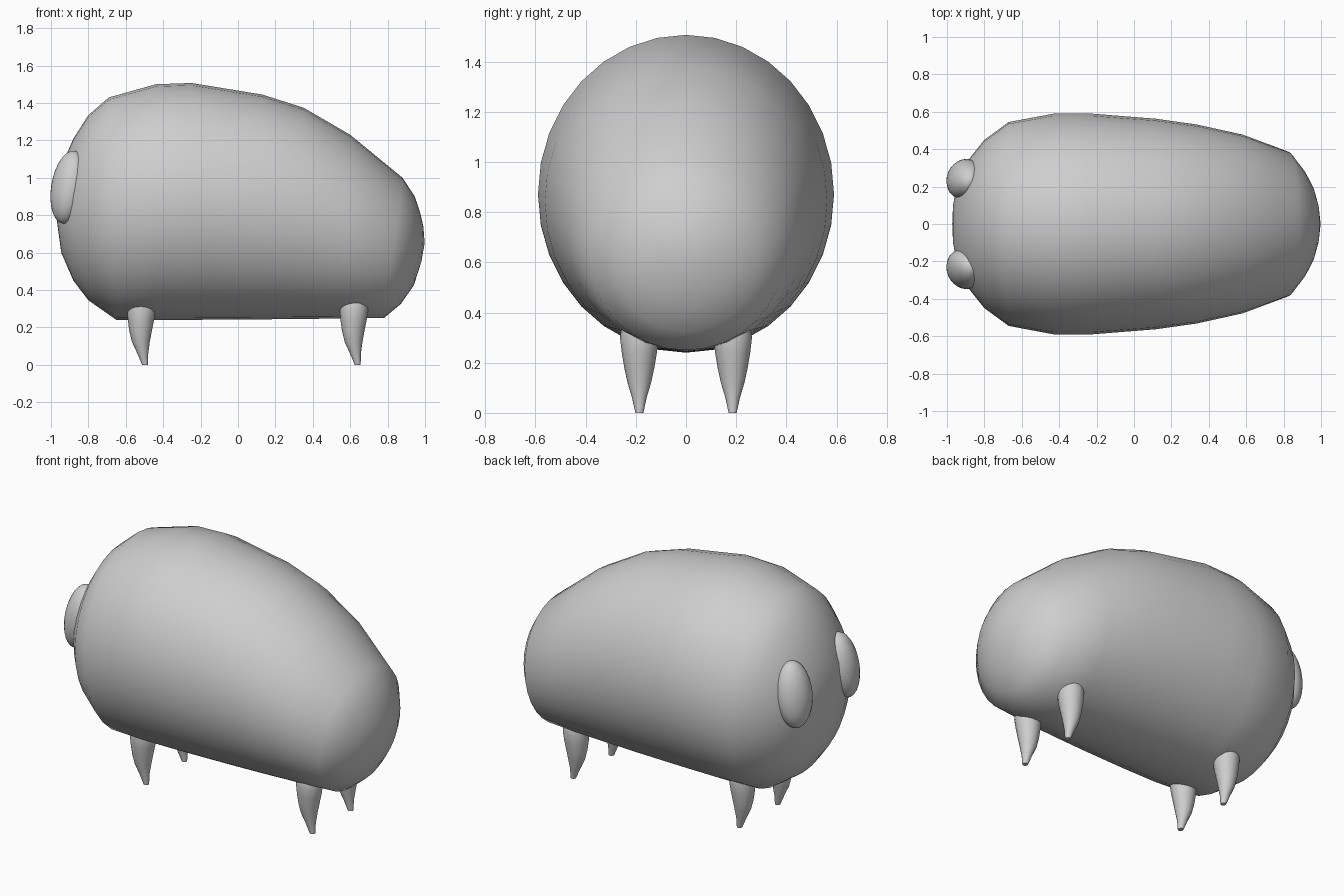
import bpy
import bmesh
from math import cos, sin, pi, radians
from mathutils import Vector, Matrix

if "Cube" in bpy.data.objects:
    bpy.data.objects.remove(bpy.data.objects["Cube"], do_unlink=True)

GREY = (0.62, 0.62, 0.62, 1.0)
material = bpy.data.materials.new("plain grey")
material.use_nodes = True
material.diffuse_color = GREY
material.node_tree.nodes["Principled BSDF"].inputs["Base Color"].default_value = GREY


def finish(name, bm):
    """Turn a bmesh into a smooth shaded object with the shared material."""
    bmesh.ops.recalc_face_normals(bm, faces=bm.faces[:])
    for face in bm.faces:
        face.smooth = True
    mesh = bpy.data.meshes.new(name)
    bm.to_mesh(mesh)
    bm.free()
    mesh.materials.append(material)
    obj = bpy.data.objects.new(name, mesh)
    bpy.context.scene.collection.objects.link(obj)
    return obj


def loft(name, rings, start, end):
    """Skin a list of point rings and close both ends with a pole."""
    bm = bmesh.new()
    loops = [[bm.verts.new(p) for p in ring] for ring in rings]
    count = len(loops[0])
    for lower, upper in zip(loops, loops[1:]):
        for i in range(count):
            j = (i + 1) % count
            bm.faces.new((lower[i], lower[j], upper[j], upper[i]))
    for pole, loop in ((start, loops[0]), (end, loops[-1])):
        tip = bm.verts.new(pole)
        for i in range(count):
            bm.faces.new((tip, loop[i], loop[(i + 1) % count]))
    return finish(name, bm)


def ellipse(centre, axis_a, axis_b, count):
    return [centre + axis_a * cos(2 * pi * i / count) + axis_b * sin(2 * pi * i / count)
            for i in range(count)]


# Body: tilted elliptical sections (top x, top z, bottom x, bottom z, half width)
SECTIONS = [
    (-.968, .93, -.967, .76, .10),
    (-.945, 1.06, -.945, .6, .225),
    (-.88, 1.21, -.88, .45, .35),
    (-.8, 1.335, -.8, .345, .45),
    (-.69, 1.43, -.65, .24, .545),
    (-.44, 1.5, -.42, .24, .59),
    (-.25, 1.507, -.2, .241, .59),
    (.13, 1.445, .1, .243, .563),
    (.35, 1.375, .32, .245, .532),
    (.6, 1.23, .56, .248, .478),
    (.88, 1.0, .78, .25, .385),
    (.945, .9, .87, .325, .285),
    (.975, .81, .94, .425, .195),
    (.991, .74, .98, .55, .10),
]
body_rings = []
for top_x, top_z, low_x, low_z, half_width in SECTIONS:
    top, low = Vector((top_x, 0, top_z)), Vector((low_x, 0, low_z))
    body_rings.append(ellipse((top + low) / 2, (top - low) / 2,
                              Vector((0, half_width, 0)), 32))
loft("body", body_rings, (-.972, 0, .85), (.998, 0, .65))

# Eyes: tall flattened ellipsoids turned to lie on the head
for side, name in ((-1, "front_eye"), (1, "back_eye")):
    bm = bmesh.new()
    bmesh.ops.create_uvsphere(bm, u_segments=24, v_segments=16, radius=1)
    place = (Matrix.Translation((-.906, side * .24, .95))
             @ Matrix.Rotation(side * radians(-22), 4, "Z")
             @ Matrix.Rotation(radians(10), 4, "Y")
             @ Matrix.Diagonal((.09, .11, .197, 1)))
    bmesh.ops.transform(bm, matrix=place, verts=bm.verts[:])
    finish(name, bm)

# Legs: curved claws (height, forward shift, radius)
CLAW = [(0, .02, .016), (.06, .008, .029), (.12, -.002, .047), (.18, -.004, .06),
        (.24, -.002, .07), (.3, 0, .077), (.35, 0, .07), (.39, 0, .045)]
for x, end_name in ((-.517, "right"), (.62, "left")):
    for side, side_name in ((-1, "front"), (1, "back")):
        y = side * .186
        rings = [ellipse(Vector((x + shift, y, z)), Vector((r, 0, 0)),
                         Vector((0, r, 0)), 16) for z, shift, r in CLAW]
        loft(f"{side_name}_{end_name}_leg", rings,
             (x + CLAW[0][1], y, 0), (x, y, .4))

# Keep hard edges such as the claw tips crisp
for obj in bpy.context.scene.collection.objects:
    obj.select_set(obj.type == "MESH")
    if obj.type == "MESH":
        bpy.context.view_layer.objects.active = obj
bpy.ops.object.shade_smooth_by_angle(angle=radians(50))
